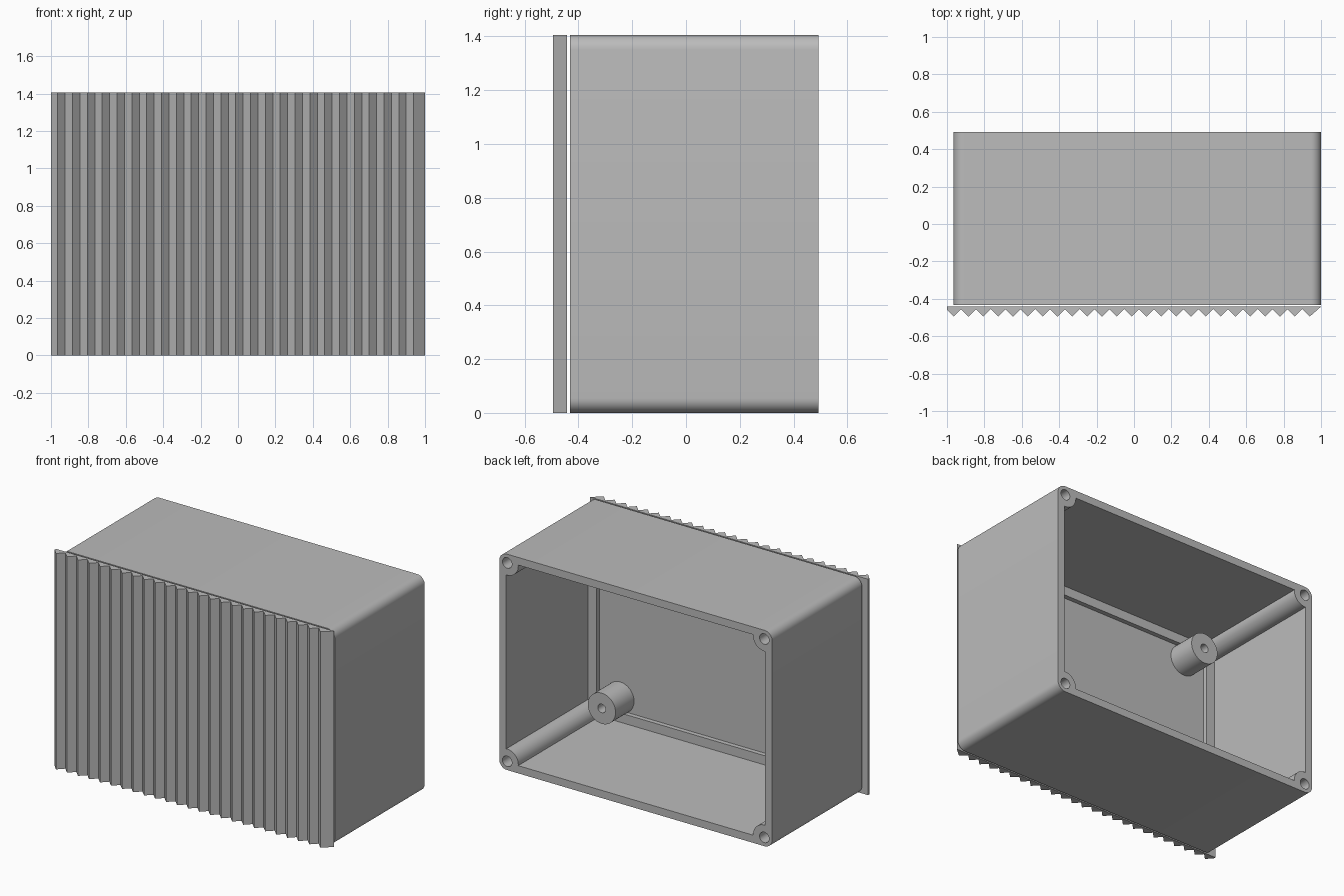
import bpy, bmesh, math
from mathutils import Matrix, Vector

cube = bpy.data.objects.get("Cube")
if cube:
    bpy.data.objects.remove(cube, do_unlink=True)

grey = bpy.data.materials.new("plain grey")
grey.use_nodes = True
grey.diffuse_color = (0.5, 0.5, 0.5, 1)
grey.node_tree.nodes["Principled BSDF"].inputs["Base Color"].default_value = (0.5, 0.5, 0.5, 1)

# Overall layout of the housing
X0, X1, HEIGHT = -0.965, 1.0, 1.405
FRONT, BACK = -0.432, 0.492
CX, CZ = (X0 + X1) / 2, HEIGHT / 2
WALL, LIP = 0.05, 0.06


def finish(name, bm):
    bmesh.ops.recalc_face_normals(bm, faces=bm.faces)
    mesh = bpy.data.meshes.new(name)
    bm.to_mesh(mesh)
    bm.free()
    mesh.materials.append(grey)
    obj = bpy.data.objects.new(name, mesh)
    bpy.context.collection.objects.link(obj)
    return obj


def prism(name, outline, a, b, axis):
    """Extrude a flat outline between a and b along the y or z axis."""
    bm = bmesh.new()
    place = (lambda p: (p[0], a, p[1])) if axis == "y" else (lambda p: (p[0], p[1], a))
    face = bm.faces.new([bm.verts.new(place(p)) for p in outline])
    top = bmesh.ops.extrude_face_region(bm, geom=[face])["geom"]
    shift = Vector((0, b - a, 0)) if axis == "y" else Vector((0, 0, b - a))
    bmesh.ops.translate(bm, vec=shift, verts=[v for v in top if isinstance(v, bmesh.types.BMVert)])
    return finish(name, bm)


def rounded(inset, radius, steps=8):
    """Rounded rectangle outline, inset from the housing walls."""
    hx, hz = (X1 - X0) / 2 - inset - radius, HEIGHT / 2 - inset - radius
    points = []
    for corner, (sx, sz) in enumerate([(1, 1), (-1, 1), (-1, -1), (1, -1)]):
        for i in range(steps + 1):
            t = math.pi / 2 * (corner + i / steps)
            points.append((CX + sx * hx + radius * math.cos(t), CZ + sz * hz + radius * math.sin(t)))
    return points


def rods(name, inset_x, inset_z, radius, a, b):
    """Four matching cylinders along y, mirrored to the corners."""
    bm = bmesh.new()
    for sx in (-1, 1):
        for sz in (-1, 1):
            spot = Vector((CX + sx * ((X1 - X0) / 2 - inset_x), (a + b) / 2, CZ + sz * (HEIGHT / 2 - inset_z)))
            bmesh.ops.create_cone(bm, cap_ends=True, segments=40, radius1=radius, radius2=radius, depth=b - a,
                                  matrix=Matrix.Translation(spot) @ Matrix.Rotation(math.pi / 2, 4, "X"))
    return finish(name, bm)


def combine(target, tool, operation):
    mod = target.modifiers.new("combine", "BOOLEAN")
    mod.operation, mod.solver, mod.object = operation, "EXACT", tool
    bpy.context.view_layer.objects.active = target
    bpy.ops.object.modifier_apply(modifier=mod.name)
    bpy.data.objects.remove(tool, do_unlink=True)


# Hollow interior: main room, stepped recess behind the lip, room left for posts
cavity = prism("cavity", rounded(WALL, 0.01), -0.35, 0.7, "y")
combine(cavity, prism("recess", rounded(WALL + LIP, 0.005), -0.38, 0.2, "y"), "UNION")
combine(cavity, rods("corner_posts", 0.057, 0.057, 0.08, -0.5, 0.8), "DIFFERENCE")
combine(cavity, rods("mounting_posts", 0.26, 0.195, 0.1, -0.5, -0.19), "DIFFERENCE")

# Housing shell, open at the back, with screw holes
housing = prism("housing", rounded(0, 0.055), FRONT, BACK, "y")
combine(housing, cavity, "DIFFERENCE")
combine(housing, rods("corner_holes", 0.057, 0.057, 0.034, 0.1, 0.7), "DIFFERENCE")
combine(housing, rods("mounting_holes", 0.26, 0.195, 0.028, -0.34, -0.1), "DIFFERENCE")

# Ribbed front panel: sawtooth profile
PITCH, PEAK, TEETH = 0.0793, -0.495, 25
profile = [(1, -0.442), (-1, -0.442), (-1, -0.457)]
for i in range(TEETH):
    x = -0.964 + i * PITCH
    profile.append((x, PEAK))
    if i < TEETH - 1:
        profile.append((x + PITCH / 2, PEAK + PITCH / 2))
ribbed_panel = prism("ribbed_panel", profile, 0, HEIGHT, "z")

# Smooth the round surfaces only
for obj in (housing, ribbed_panel):
    bpy.ops.object.select_all(action="DESELECT")
    obj.select_set(True)
    bpy.context.view_layer.objects.active = obj
    bpy.ops.object.shade_smooth_by_angle(angle=math.radians(30))
